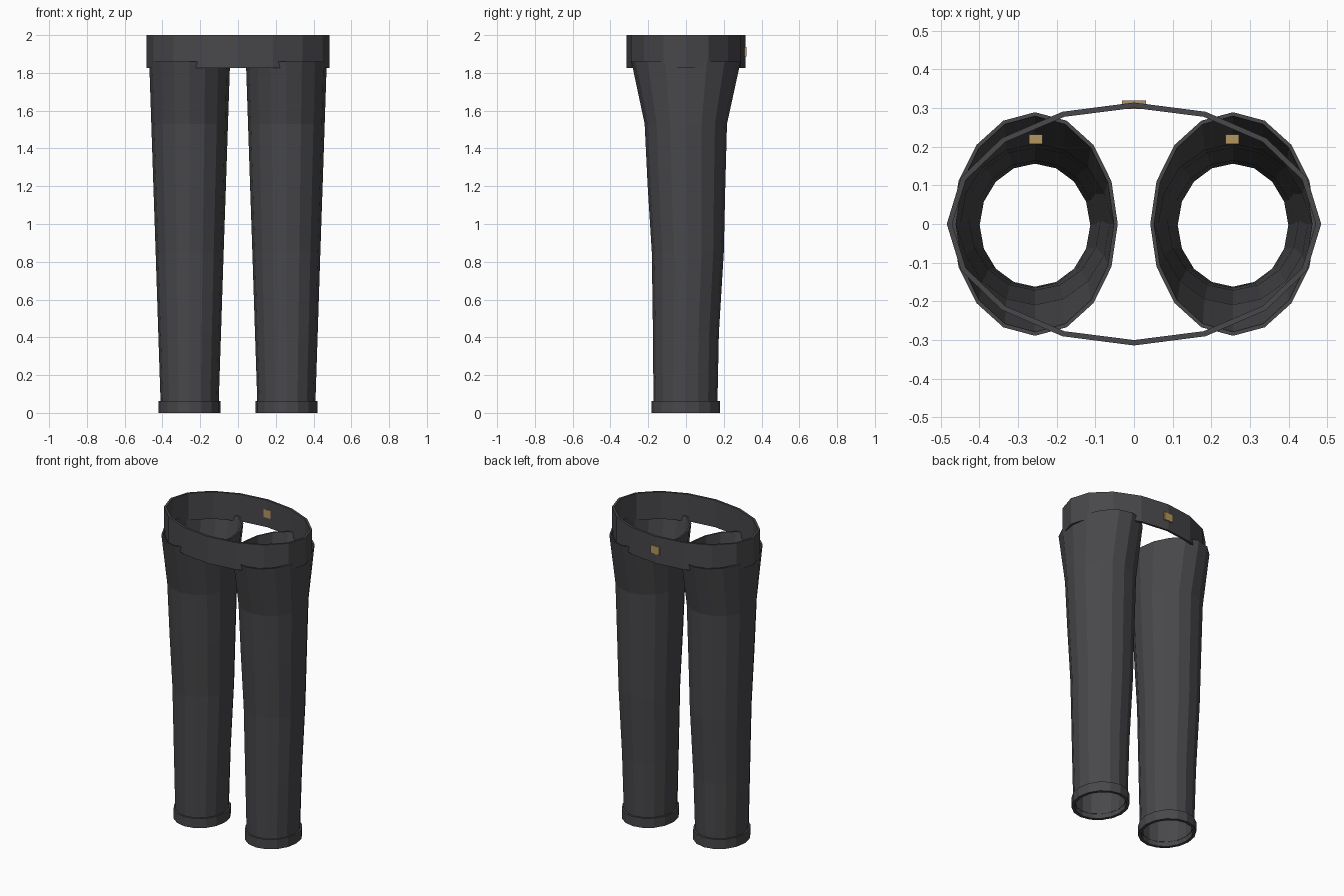
import bpy, bmesh, math

if "Cube" in bpy.data.objects:
    bpy.data.objects.remove(bpy.data.objects["Cube"])

SIDES = 16


def material(name, rgb):
    m = bpy.data.materials.new(name)
    m.diffuse_color = (*rgb, 1)
    m.use_nodes = True
    m.node_tree.nodes["Principled BSDF"].inputs["Base Color"].default_value = m.diffuse_color
    return m


cloth = material("charcoal cloth", (0.065, 0.064, 0.070))
brass = material("brass", (0.46, 0.30, 0.115))


def finish(name, bm, mat):
    bmesh.ops.recalc_face_normals(bm, faces=bm.faces[:])
    me = bpy.data.meshes.new(name)
    bm.to_mesh(me)
    bm.free()
    me.materials.append(mat)
    ob = bpy.data.objects.new(name, me)
    bpy.context.collection.objects.link(ob)
    return ob


def tube(name, cx, sections, wall, mat):
    """Open tube with wall thickness; sections are (z, x radius, front y, back y)."""
    bm = bmesh.new()
    path = [(s, 0) for s in sections] + [(s, wall) for s in reversed(sections)]
    rings = []
    for (z, rx, front, back), inset in path:
        cy, ry = (front + back) / 2, (back - front) / 2
        ring = []
        for i in range(SIDES):
            a = 2 * math.pi * i / SIDES
            ring.append(bm.verts.new((cx + (rx - inset) * math.cos(a),
                                      cy + (ry - inset) * math.sin(a), z)))
        rings.append(ring)
    for k, ring in enumerate(rings):
        nxt = rings[(k + 1) % len(rings)]
        for i in range(SIDES):
            j = (i + 1) % SIDES
            bm.faces.new((ring[i], ring[j], nxt[j], nxt[i]))
    return finish(name, bm, mat)


def box(name, centre, size, mat):
    bm = bmesh.new()
    bmesh.ops.create_cube(bm, size=1)
    for v in bm.verts:
        v.co = [c + p * s for c, p, s in zip(centre, v.co, size)]
    return finish(name, bm, mat)


# Leg profile from hem to thigh opening
leg = [(0.03, 0.153, -0.172, 0.166),
       (0.42, 0.166, -0.175, 0.174),
       (0.85, 0.180, -0.181, 0.200),
       (1.20, 0.192, -0.203, 0.208),
       (1.53, 0.203, -0.219, 0.217),
       (1.86, 0.214, -0.289, 0.289)]
hem = [(0.0, 0.164, -0.183, 0.180), (0.062, 0.164, -0.183, 0.180)]

for side, s in (("left", -1), ("right", 1)):
    cx = 0.256 * s
    tube(side + "_leg", cx, leg, 0.010, cloth)
    tube(side + "_hem", cx, hem, 0.019, cloth)
    # Small tab inside the back of the hem, and inner seat stud
    box(side + "_hem_tab", (cx, 0.160, 0.03), (0.05, 0.009, 0.03), cloth)
    box(side + "_inner_stud", (0.254 * s, 0.219, 1.69), (0.036, 0.024, 0.03), brass)

# Waistband and the brass patch through its back
tube("waistband", 0, [(1.825, 0.484, -0.314, 0.314), (2.0, 0.484, -0.314, 0.314)], 0.014, cloth)
box("back_patch", (0, 0.308, 1.912), (0.062, 0.022, 0.052), brass)
